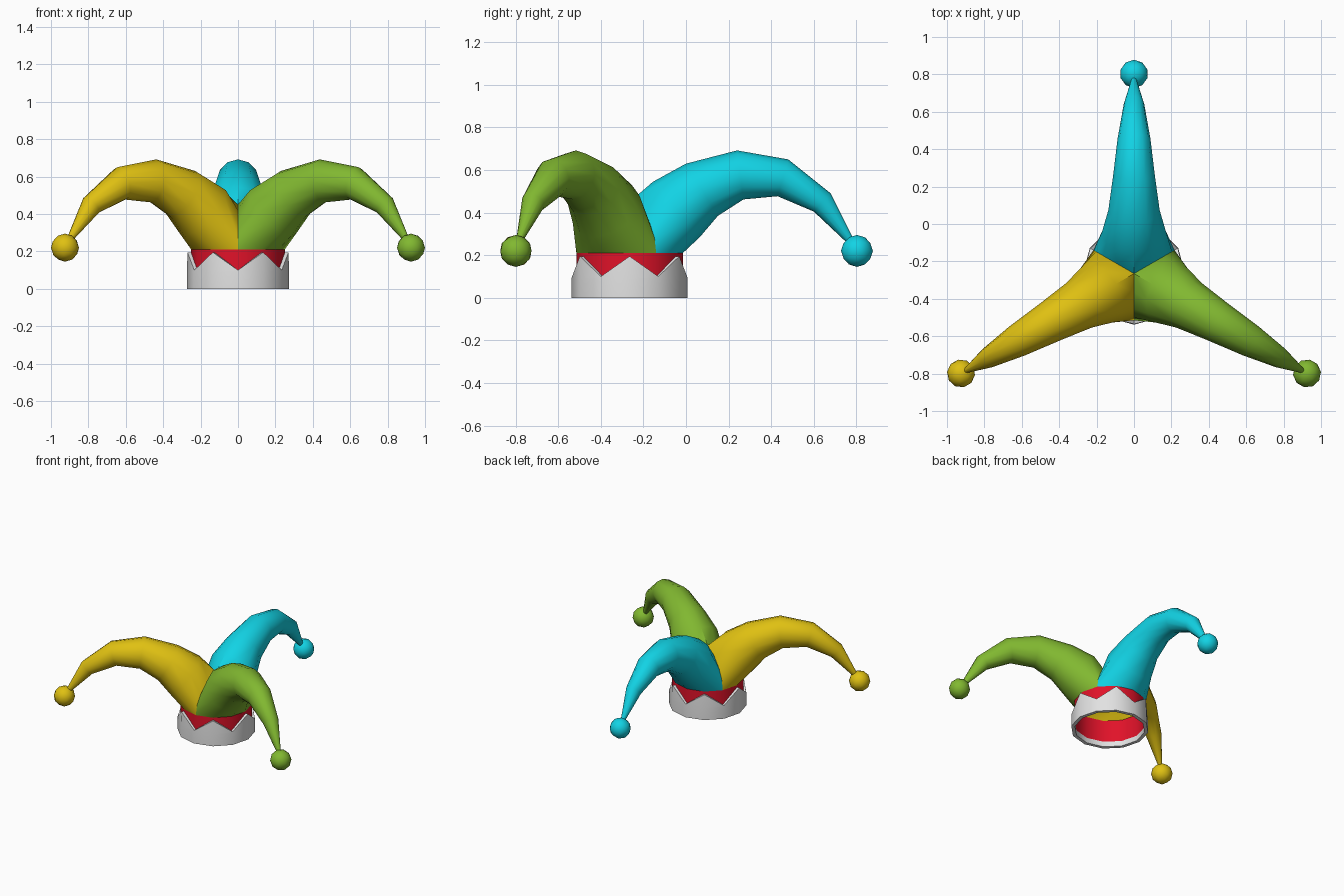
import bpy, bmesh, math
from mathutils import Matrix, Vector

if "Cube" in bpy.data.objects:
    bpy.data.objects.remove(bpy.data.objects["Cube"])

CY = -0.265      # centre of the hat opening
R = 0.25         # cap radius
N = 12           # sides of the band


def material(name, rgb):
    m = bpy.data.materials.new(name)
    m.diffuse_color = (*rgb, 1)
    m.use_nodes = True
    m.node_tree.nodes["Principled BSDF"].inputs["Base Color"].default_value = m.diffuse_color
    return m


yellow = material("yellow", (0.74, 0.53, 0.006))
green = material("green", (0.22, 0.48, 0.03))
cyan = material("cyan", (0.006, 0.65, 0.78))
red = material("red", (0.75, 0.006, 0.022))
white = material("white", (0.76, 0.76, 0.76))


def finish(name, bm, mat, angle=40):
    bmesh.ops.recalc_face_normals(bm, faces=bm.faces)
    me = bpy.data.meshes.new(name)
    bm.to_mesh(me)
    bm.free()
    ob = bpy.data.objects.new(name, me)
    bpy.context.collection.objects.link(ob)
    me.materials.append(mat)
    bpy.ops.object.select_all(action='DESELECT')
    ob.select_set(True)
    bpy.context.view_layer.objects.active = ob
    bpy.ops.object.shade_smooth_by_angle(angle=math.radians(angle))
    return ob


def loft(loops, cap_end=False):
    bm = bmesh.new()
    rows = [[bm.verts.new(p) for p in loop] for loop in loops]
    for a, b in zip(rows, rows[1:]):
        for i in range(len(a)):
            j = (i + 1) % len(a)
            bm.faces.new((a[i], a[j], b[j], b[i]))
    if cap_end:
        bm.faces.new(rows[-1])
    return bm


def ring(r, heights):
    """Loop of N points whose heights alternate; index 0 faces the front."""
    return [(r * math.sin(math.tau * i / N), CY - r * math.cos(math.tau * i / N),
             heights[i % 2]) for i in range(N)]


# white zigzag band with a turned-in lower rim, and the red lining
zig = (0.10, 0.195)
finish("zigzag_band", loft([ring(0.247, (0.04, 0.04)), ring(0.247, (0, 0)),
                            ring(0.273, (0, 0)), ring(0.273, (0.09, 0.09)),
                            ring(0.270, zig), ring(0.251, zig)]), white)
finish("red_lining", loft([ring(R, (0.035, 0.035)), ring(R, (0.21, 0.21))]), red)

# horn sections: top (radius, z), bottom (radius, z), half width
SECTIONS = [((0.11, 0.545), (0.33, 0.285), 0.172),
            ((0.265, 0.63), (0.415, 0.385), 0.137),
            ((0.505, 0.692), (0.535, 0.462), 0.112),
            ((0.745, 0.65), (0.695, 0.477), 0.088),
            ((0.945, 0.49), (0.865, 0.405), 0.055),
            ((1.055, 0.27), (1.03, 0.25), 0.012)]
SEAM = [(0, 0.45), (0.10, 0.42), (0.19, 0.35), (0.235, 0.28)]


def horn_loops():
    # first loop: two seams at +-60 degrees down to the band, then the band arc
    half = [(r * math.sin(math.pi / 3), r * math.cos(math.pi / 3), z) for r, z in SEAM]
    half += [(R * math.sin(a), R * math.cos(a), 0.21)
             for a in (math.pi / 3, math.pi / 6, 0)]
    loops = [half + [(-x, y, z) for x, y, z in half[5:0:-1]]]
    for (rt, zt), (rb, zb), w in SECTIONS:
        loop = []
        for k in range(12):
            c, s = math.cos(k * math.pi / 6), math.sin(k * math.pi / 6)
            loop.append((w * s, (rt + rb) / 2 + c * (rt - rb) / 2,
                         (zt + zb) / 2 + c * (zt - zb) / 2))
        loops.append(loop)
    return loops


# three horns, each with a bell at the tip
for label, mat, turn in (("back", cyan, 0), ("right", green, -120), ("left", yellow, 120)):
    place = Matrix.Translation((0, CY, 0)) @ Matrix.Rotation(math.radians(turn), 4, 'Z')
    bm = loft([[place @ Vector(p) for p in loop] for loop in horn_loops()], cap_end=True)
    finish(label + "_horn", bm, mat)
    bm = bmesh.new()
    bmesh.ops.create_icosphere(bm, subdivisions=2, radius=0.075,
                               matrix=place @ Matrix.Translation((0, 1.068, 0.22)))
    finish(label + "_bell", bm, mat, 30)
